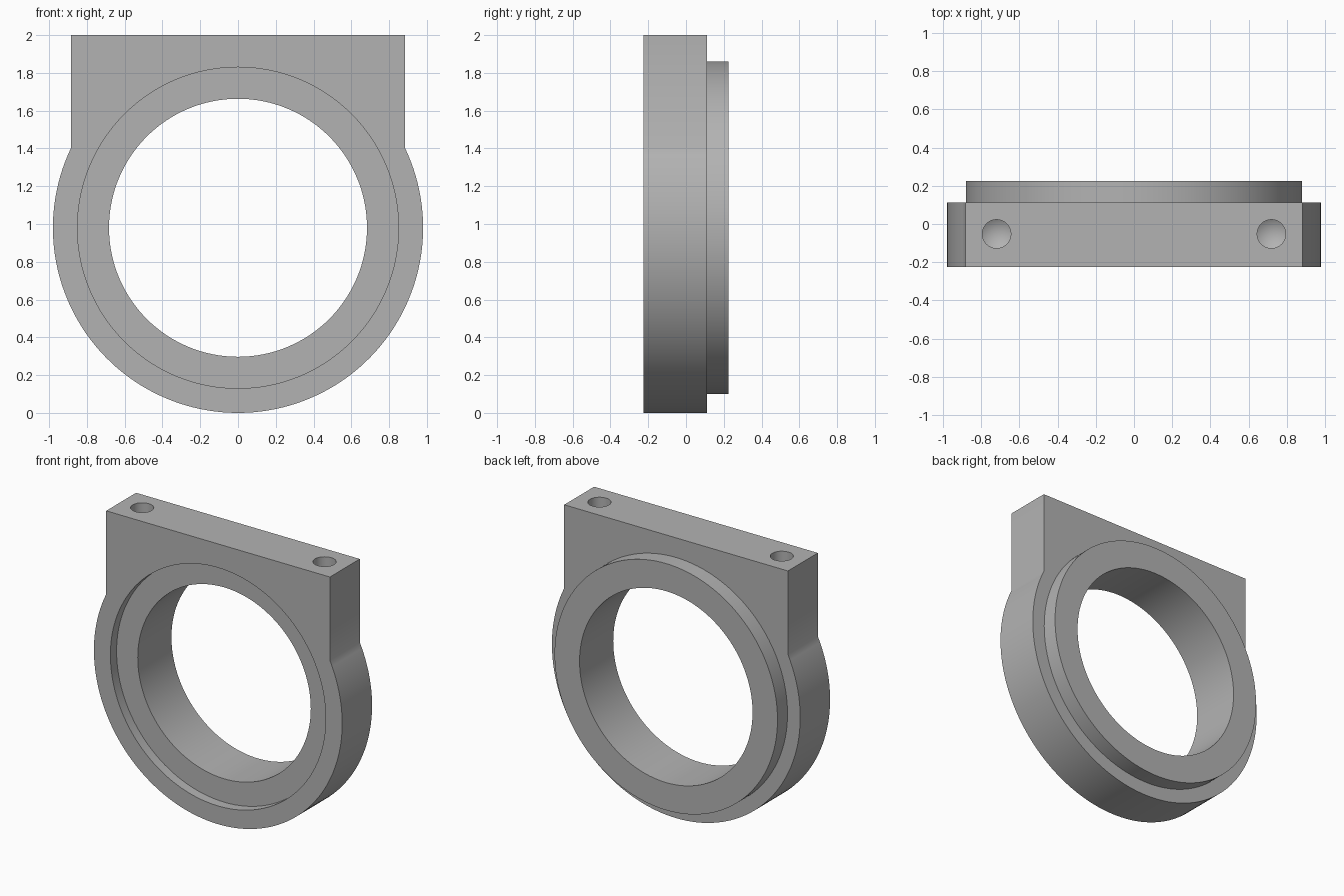
import bpy, bmesh, math

if "Cube" in bpy.data.objects:
    bpy.data.objects.remove(bpy.data.objects["Cube"])

CZ = 0.98          # height of the ring axis
SEG = 128

steel = bpy.data.materials.new("grey metal")
steel.diffuse_color = (0.45, 0.45, 0.45, 1)
steel.use_nodes = True
steel.node_tree.nodes["Principled BSDF"].inputs["Base Color"].default_value = steel.diffuse_color


def finish(name, bm):
    bmesh.ops.recalc_face_normals(bm, faces=bm.faces)
    me = bpy.data.meshes.new(name)
    bm.to_mesh(me)
    bm.free()
    ob = bpy.data.objects.new(name, me)
    bpy.context.collection.objects.link(ob)
    me.materials.append(steel)
    return ob


def smooth(ob):
    bpy.ops.object.select_all(action='DESELECT')
    ob.select_set(True)
    bpy.context.view_layer.objects.active = ob
    bpy.ops.object.shade_smooth_by_angle(angle=math.radians(30))


def ring(name, profile):
    """Closed (radius, y) profile turned around the ring axis."""
    bm = bmesh.new()
    loops = []
    for i in range(SEG):
        a = 2 * math.pi * i / SEG
        loops.append([bm.verts.new((r * math.cos(a), y, CZ + r * math.sin(a))) for r, y in profile])
    n = len(profile)
    for i in range(SEG):
        p, q = loops[i], loops[(i + 1) % SEG]
        for j in range(n):
            k = (j + 1) % n
            bm.faces.new((p[j], p[k], q[k], q[j]))
    return finish(name, bm)


def cut(ob, cutter):
    mod = ob.modifiers.new("cut", 'BOOLEAN')
    mod.operation = 'DIFFERENCE'
    mod.solver = 'EXACT'
    mod.object = cutter
    bpy.ops.object.select_all(action='DESELECT')
    bpy.context.view_layer.objects.active = ob
    ob.select_set(True)
    bpy.ops.object.modifier_apply(modifier=mod.name)
    bpy.data.objects.remove(cutter)


# Housing plate: round lower body blending into a square mounting block
W, R = 0.883, 0.98
a0 = math.acos(W / R)
steps = 96
outline = [(W, 2.0), (-W, 2.0)]
for i in range(steps + 1):
    a = math.pi - a0 + (math.pi + 2 * a0) * i / steps
    outline.append((R * math.cos(a), CZ + R * math.sin(a)))
bm = bmesh.new()
face = bm.faces.new([bm.verts.new((x, -0.225, z)) for x, z in outline])
ext = bmesh.ops.extrude_face_region(bm, geom=[face])
bmesh.ops.translate(bm, vec=(0, 0.337, 0), verts=[v for v in ext["geom"] if isinstance(v, bmesh.types.BMVert)])
plate = finish("housing_plate", bm)

# Main opening
bm = bmesh.new()
top = [bm.verts.new((0.85 * math.cos(2 * math.pi * i / SEG), -0.5, CZ + 0.85 * math.sin(2 * math.pi * i / SEG)))
       for i in range(SEG)]
face = bm.faces.new(top)
ext = bmesh.ops.extrude_face_region(bm, geom=[face])
bmesh.ops.translate(bm, vec=(0, 1, 0), verts=[v for v in ext["geom"] if isinstance(v, bmesh.types.BMVert)])
cut(plate, finish("opening_cutter", bm))

# Two drilled mounting holes with conical bottoms
for side in (-1, 1):
    bm = bmesh.new()
    rows = []
    for z in (2.1, 1.66):
        rows.append([bm.verts.new((side * 0.72 + 0.075 * math.cos(2 * math.pi * i / 32),
                                   -0.052 + 0.075 * math.sin(2 * math.pi * i / 32), z)) for i in range(32)])
    tip = bm.verts.new((side * 0.72, -0.052, 1.615))
    bm.faces.new(rows[0])
    for i in range(32):
        j = (i + 1) % 32
        bm.faces.new((rows[0][i], rows[0][j], rows[1][j], rows[1][i]))
        bm.faces.new((rows[1][i], rows[1][j], tip))
    cut(plate, finish("hole_cutter", bm))
smooth(plate)

# Rear collar: lip inside the plate plus the raised flange behind it
smooth(ring("rear_collar", [(0.815, -0.155), (0.85, -0.155), (0.85, 0.112),
                            (0.88, 0.112), (0.88, 0.225), (0.815, 0.225)]))

# Bearing ring seated in the collar
smooth(ring("bearing_ring", [(0.683, -0.155), (0.815, -0.155), (0.815, 0.225), (0.683, 0.225)]))
